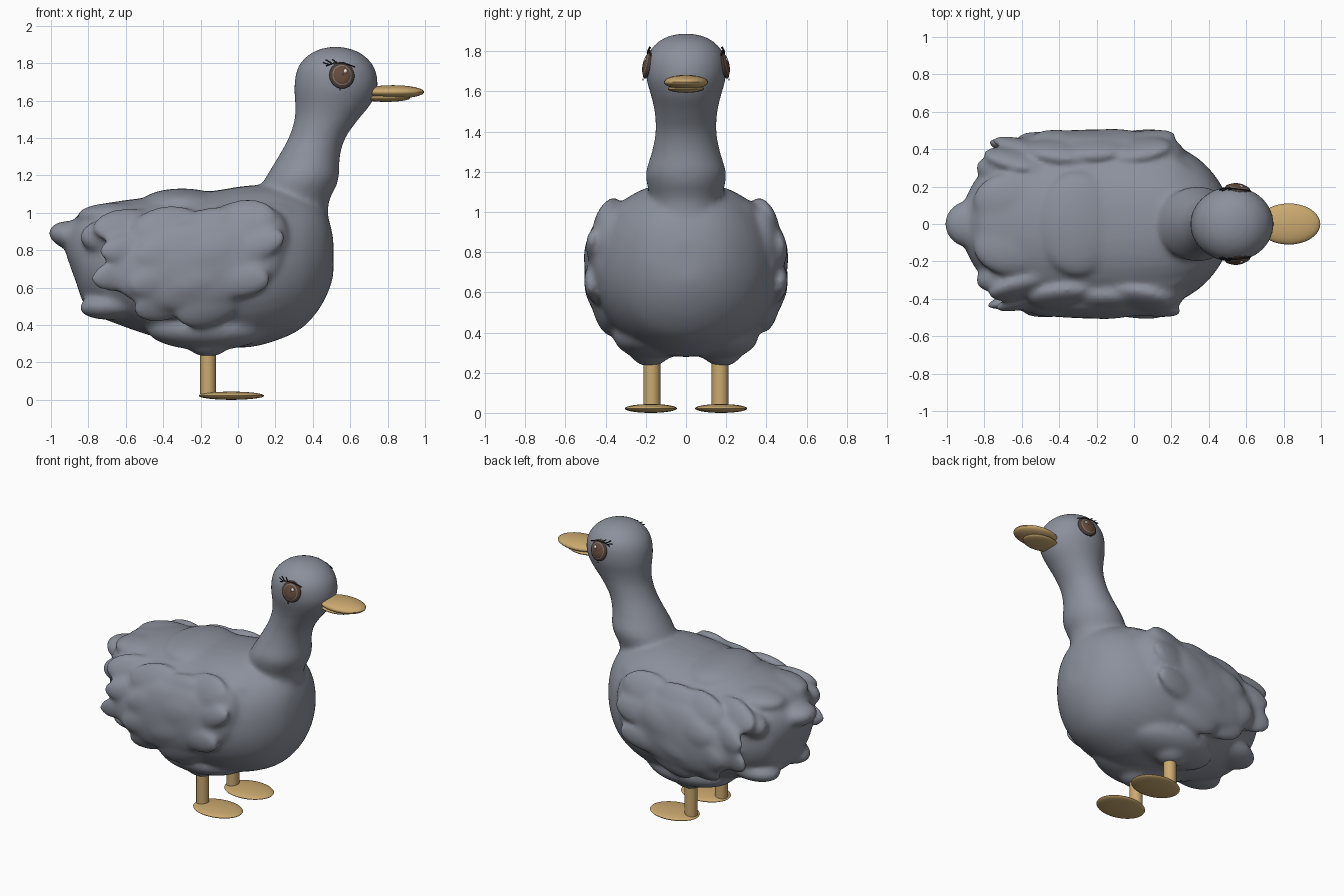
import bpy, bmesh, random
from math import sin, cos, pi, sqrt, radians
from mathutils import Matrix, Vector

random.seed(4)
if "Cube" in bpy.data.objects:
    bpy.data.objects.remove(bpy.data.objects["Cube"])


def material(name, *rgb):
    m = bpy.data.materials.new(name)
    m.use_nodes = True
    m.diffuse_color = (*rgb, 1)
    m.node_tree.nodes["Principled BSDF"].inputs["Base Color"].default_value = (*rgb, 1)
    return m


GREY = material("feather grey", 0.26, 0.28, 0.33)
TAN = material("beak tan", 0.60, 0.40, 0.16)
BROWN = material("iris brown", 0.13, 0.07, 0.045)
DARK = material("lash black", 0.02, 0.018, 0.018)
RIM = material("eye rim brown", 0.07, 0.045, 0.035)
RING = material("eye ring grey", 0.2, 0.17, 0.155)
WHITE = material("eye glint", 0.75, 0.72, 0.7)


def finish(name, bm, mat, voxel=0, smooth=0):
    bmesh.ops.recalc_face_normals(bm, faces=bm.faces)
    me = bpy.data.meshes.new(name)
    bm.to_mesh(me)
    bm.free()
    me.materials.append(mat)
    ob = bpy.data.objects.new(name, me)
    bpy.context.collection.objects.link(ob)
    if voxel:
        r = ob.modifiers.new("Merge", "REMESH")
        r.mode = "VOXEL"
        r.voxel_size = voxel
        r.use_smooth_shade = True
        s = ob.modifiers.new("Soften", "SMOOTH")
        s.factor = 0.5
        s.iterations = smooth
    else:
        bpy.ops.object.select_all(action="DESELECT")
        ob.select_set(True)
        bpy.context.view_layer.objects.active = ob
        bpy.ops.object.shade_smooth_by_angle(angle=radians(40))


def ball(bm, centre, radii, pitch=0, yaw=0, roll=0):
    m = (Matrix.Translation(centre) @ Matrix.Rotation(radians(yaw), 4, "Z")
         @ Matrix.Rotation(radians(pitch), 4, "Y") @ Matrix.Rotation(radians(roll), 4, "X")
         @ Matrix.Diagonal((*radii, 1)))
    bmesh.ops.create_uvsphere(bm, u_segments=32, v_segments=16, radius=1, matrix=m)


def spline(rows, steps=5):
    """Catmull-Rom through rows of numbers."""
    p = [Vector(r) for r in rows]
    p = [p[0]] + p + [p[-1]]
    out = []
    for a, b, c, d in zip(p, p[1:], p[2:], p[3:]):
        for k in range(steps):
            t = k / steps
            out.append(b + (c - a) * (t / 2) + (a * 2 - b * 5 + c * 4 - d) * (t * t / 2)
                       + (b * 3 - a - c * 3 + d) * (t ** 3 / 2))
    return out + [p[-1]]


def loft(bm, rings):
    loops = [[bm.verts.new(co) for co in ring] for ring in rings]
    n = len(loops[0])
    for a, b in zip(loops, loops[1:]):
        for i in range(n):
            bm.faces.new((a[i], a[(i + 1) % n], b[(i + 1) % n], b[i]))
    bm.faces.new(loops[0])
    bm.faces.new(loops[-1])


ANGLES = [2 * pi * i / 40 for i in range(40)]

# Trunk stations: x, bottom, top, half width
trunk = spline([
    (-.92, .78, .92, .09), (-.87, .64, .97, .2), (-.8, .48, 1.03, .29),
    (-.62, .395, 1.065, .40), (-.4, .325, 1.09, .455), (-.15, .285, 1.115, .47),
    (.05, .28, 1.145, .46), (.2, .315, 1.145, .43), (.33, .375, 1.11, .36),
    (.42, .465, 1.06, .275), (.48, .57, .98, .18), (.51, .66, .86, .07)])
# Neck and head stations: z, back, front, half width
neck = spline([
    (.9, .16, .485, .17), (1.05, .13, .485, .175), (1.14, .125, .525, .195),
    (1.2, .155, .54, .2), (1.3, .215, .545, .17), (1.4, .27, .575, .152),
    (1.5, .302, .645, .157), (1.58, .305, .71, .175), (1.66, .3, .745, .197),
    (1.74, .308, .742, .2), (1.8, .333, .715, .182), (1.85, .385, .662, .135),
    (1.877, .445, .6, .08), (1.888, .5, .545, .03)])


def trunk_point(x, b, t, w, a):
    c, s = cos(a), sin(a)
    if s > 0:  # flatter across the back
        c, s = (abs(c) ** .87) * (1 if c > 0 else -1), s ** .87
    return (x, w * c, (b + t) / 2 + s * (t - b) / 2)


def flank(x, a):
    row = min(trunk, key=lambda r: abs(r[0] - x))
    return trunk_point(*row, a)


# Body with head, tail, thighs and wings, merged into one soft skin
bm = bmesh.new()
loft(bm, [[trunk_point(*r, a) for a in ANGLES] for r in trunk])
loft(bm, [[((b + f) / 2 + cos(a) * (f - b) / 2, w * sin(a), z) for a in ANGLES]
          for z, b, f, w in neck])
ball(bm, (-.87, 0, .875), (.145, .13, .08), pitch=10)
ball(bm, (-.3, 0, 1.05), (.22, .28, .08))
for s in (1, -1):
    # thighs, rump and tail coverts
    ball(bm, (-.16, s * .16, .38), (.33, .2, .115))
    ball(bm, (-.16, s * .18, .31), (.12, .1, .08))
    ball(bm, (-.74, s * .13, .77), (.14, .13, .12), yaw=-s * 15)
    ball(bm, (-.64, s * .17, .51), (.21, .14, .08), pitch=-6)
    ball(bm, (-.64, s * .12, .985), (.22, .16, .07))
    ball(bm, (-.68, s * .27, .87), (.17, .09, .1), yaw=-s * 15)
    # wing panel and shoulder
    ball(bm, (-.22, s * .42, .72), (.46, .085, .24), pitch=-8)
    ball(bm, (.1, s * .25, .99), (.22, .12, .08))
    ball(bm, (.17, s * .37, .85), (.11, .09, .17), yaw=-s * 20)
    # overlapping feather rows that follow the flank
    for row, angle in enumerate((-30, -10, 12, 34)):
        for col in range(4):
            x = .06 - .21 * col - .06 * (row % 2) + random.uniform(-.03, .03)
            if (row, col) in ((0, 0), (0, 3)):
                continue
            px, py, pz = flank(x, radians(angle))
            ball(bm, (x, s * (py + .003), pz), (.18, .042, .1 + random.uniform(-.02, .015)),
                 pitch=random.uniform(-18, -4), yaw=-s * (col - 1) * 7, roll=s * angle * .8)
finish("body", bm, GREY, .0135, 20)

for s, side in ((-1, "near"), (1, "far")):
    # Leg and flat oval foot
    bm = bmesh.new()
    bmesh.ops.create_cone(bm, cap_ends=True, segments=24, radius1=.042, radius2=.042,
                          depth=.29, matrix=Matrix.Translation((-.16, s * .17, .175)))
    finish(side + "_leg", bm, TAN)
    bm = bmesh.new()
    ball(bm, (-.035, s * .175, .022), (.175, .13, .022))
    finish(side + "_foot", bm, TAN)

    # Eye as thin stacked lenses: x offset, z offset, radius, outward shift
    for part, dx, dz, r, out, mat in (
            ("eye_rim", 0, 0, .068, 0, RIM), ("eye_ring", 0, 0, .06, .003, RING),
            ("iris", 0, 0, .053, .006, BROWN), ("pupil", .004, .003, .022, .018, DARK),
            ("glint", .018, .022, .011, .020, WHITE)):
        bm = bmesh.new()
        ball(bm, (.555 + dx, s * (.188 + out - dz * .3), 1.735 + dz),
             (r, .008 if r < .03 else .02, r * 1.08), roll=s * 14, yaw=-s * 8)
        finish(side + "_" + part, bm, mat)

    # Eyelashes
    lash = bpy.data.curves.new(side + "_eyelashes", "CURVE")
    lash.dimensions = "3D"
    lash.bevel_depth = .003
    lash.materials.append(DARK)
    for path in (((.47, 1.785), (.51, 1.8), (.57, 1.8), (.625, 1.78)),
                 ((.49, 1.793), (.455, 1.803)), ((.505, 1.797), (.47, 1.818)),
                 ((.53, 1.8), (.505, 1.82)), ((.545, 1.665), (.545, 1.655))):
        sp = lash.splines.new("POLY")
        sp.points.add(len(path) - 1)
        for p, (x, z) in zip(sp.points, path):
            y = .2 * sqrt(1 - ((x - .52) / .23) ** 2 - ((z - 1.68) / .25) ** 2) + .016
            p.co = (x, s * y, z, 1)
    bpy.context.collection.objects.link(bpy.data.objects.new(side + "_eyelashes", lash))

# Bill
for name, centre, radii in (("upper_bill", (.828, 0, 1.646), (.168, .11, .036)),
                            ("lower_bill", (.79, 0, 1.613), (.13, .09, .02))):
    bm = bmesh.new()
    ball(bm, centre, radii)
    finish(name, bm, TAN)
